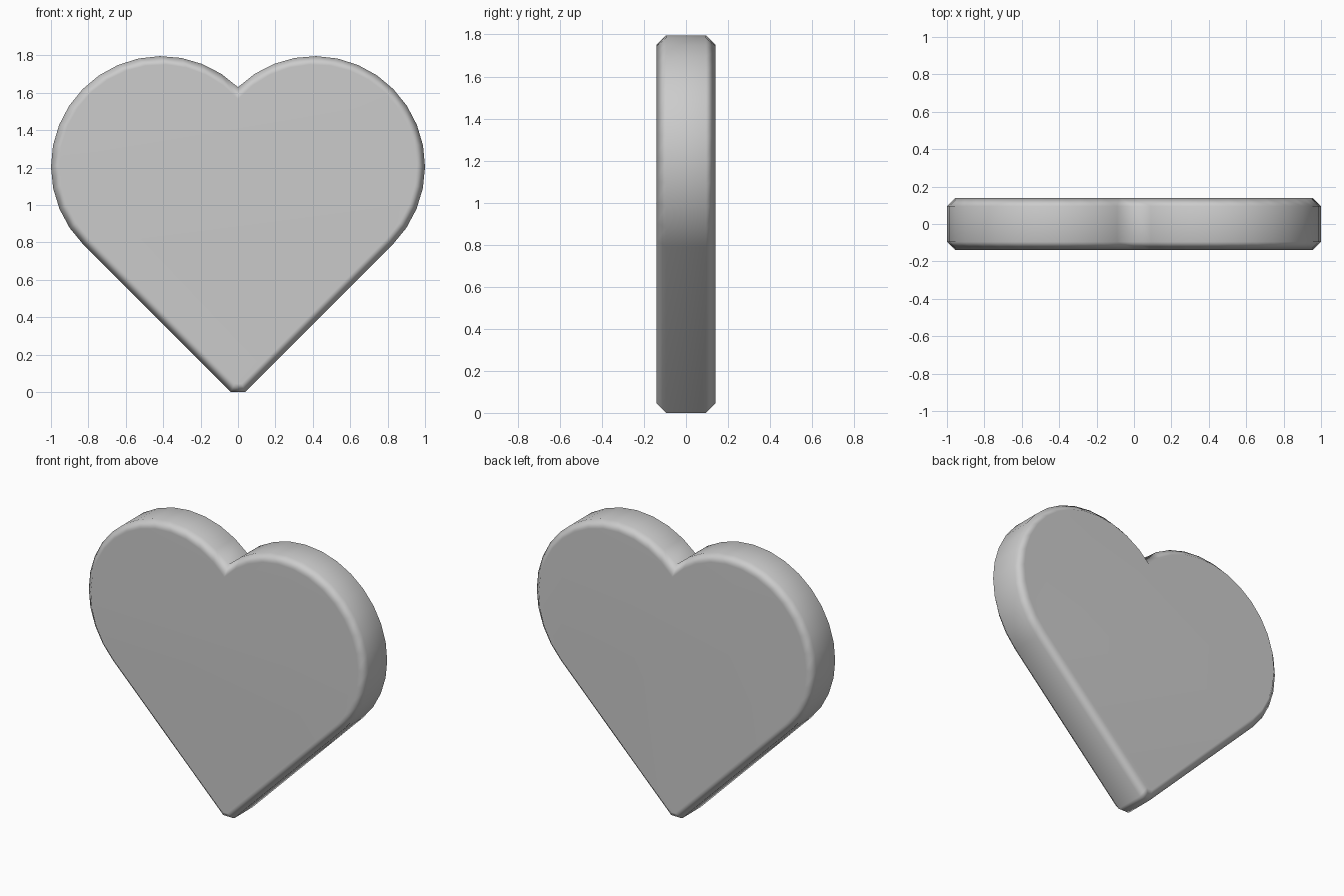
import bpy, bmesh, math

if "Cube" in bpy.data.objects:
    bpy.data.objects.remove(bpy.data.objects["Cube"])

LOBE_X, LOBE_Z, LOBE_R = 0.41, 1.206, 0.59
HALF_DEPTH, CHAMFER, SEGMENTS = 0.14, 0.045, 16


def heart_outline(inset):
    """Heart profile (x, z), shrunk evenly by the inset."""
    r = LOBE_R - inset
    start, end = -math.pi / 4, math.acos(-LOBE_X / r)
    arc = []
    for i in range(SEGMENTS + 1):
        a = start + (end - start) * i / SEGMENTS
        arc.append((LOBE_X + r * math.cos(a), LOBE_Z + r * math.sin(a)))
    arc[-1] = (0.0, arc[-1][1])
    # 45 degree side running down to the small flat tip
    tip = (arc[0][0] - (arc[0][1] - inset), inset)
    right = [tip] + arc
    left = [(-x, z) for x, z in reversed(right[:-1])]
    return right + left


# Heart body: four stacked outlines giving a chamfered slab
bm = bmesh.new()
layers = [(-HALF_DEPTH, CHAMFER), (-HALF_DEPTH + CHAMFER, 0),
          (HALF_DEPTH - CHAMFER, 0), (HALF_DEPTH, CHAMFER)]
rings = [[bm.verts.new((x, y, z)) for x, z in heart_outline(d)] for y, d in layers]
for a, b in zip(rings, rings[1:]):
    n = len(a)
    for i in range(n):
        j = (i + 1) % n
        bm.faces.new((a[i], a[j], b[j], b[i]))
bm.faces.new(rings[0])
bm.faces.new(rings[-1])
bmesh.ops.recalc_face_normals(bm, faces=bm.faces)

mesh = bpy.data.meshes.new("heart")
bm.to_mesh(mesh)
bm.free()
heart = bpy.data.objects.new("heart", mesh)
bpy.context.collection.objects.link(heart)

# Smooth rim with flat front and back
bpy.context.view_layer.objects.active = heart
heart.select_set(True)
bpy.ops.object.shade_smooth_by_angle(angle=math.radians(60))
weighted = heart.modifiers.new("weighted_normals", 'WEIGHTED_NORMAL')
weighted.keep_sharp = True
